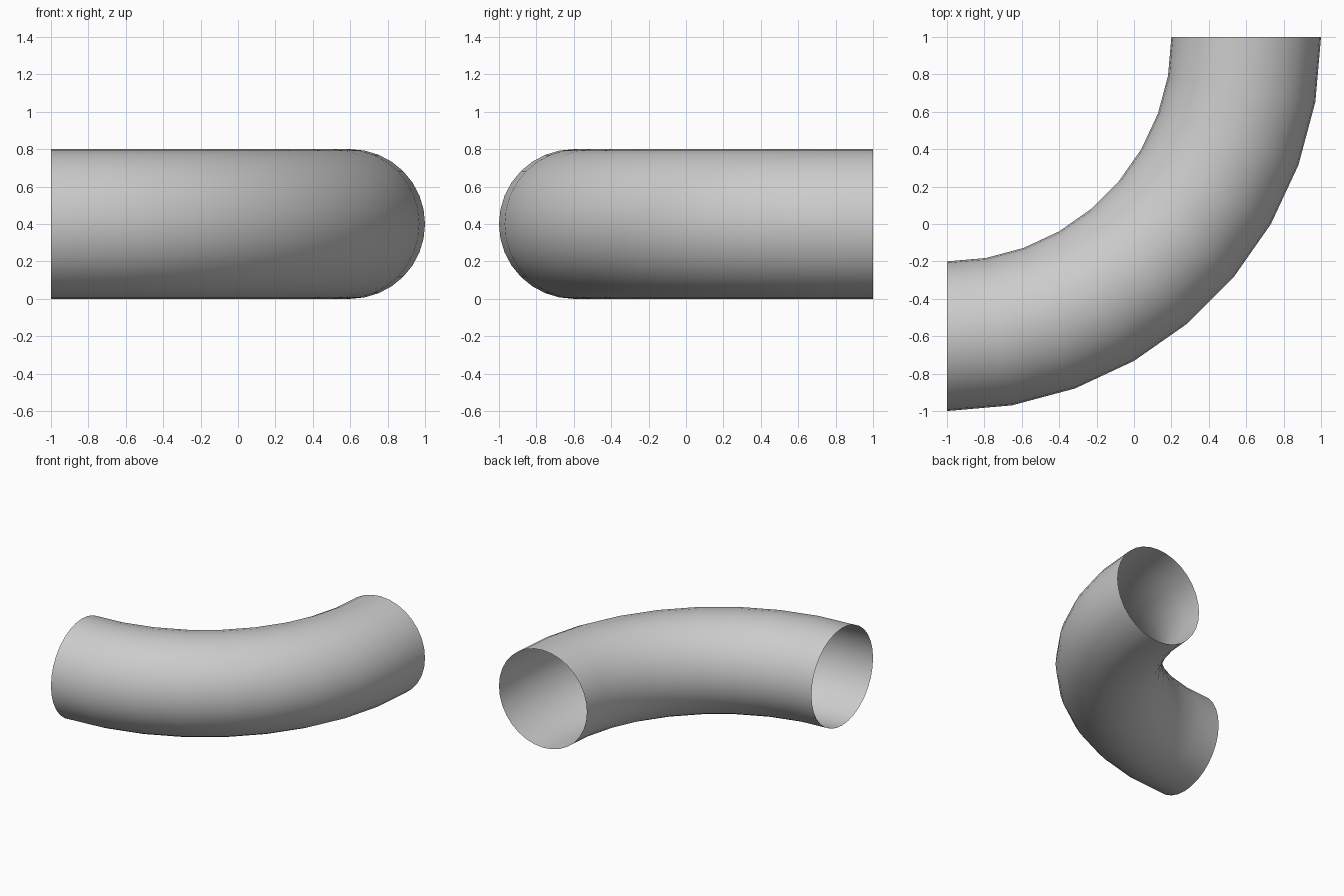
import bpy, bmesh
from math import cos, sin, pi

if "Cube" in bpy.data.objects:
    bpy.data.objects.remove(bpy.data.objects["Cube"])

BEND_R, PIPE_R = 1.6, 0.4      # bend radius and pipe radius
STEPS, SIDES = 9, 32           # segments along the bend and around the pipe


def ring(bm, angle):
    """One circular section of the pipe, swept about the corner (-1, 1)."""
    verts = []
    for i in range(SIDES):
        t = 2 * pi * i / SIDES
        r = BEND_R + PIPE_R * cos(t)
        verts.append(bm.verts.new((-1 + r * sin(angle), 1 - r * cos(angle),
                                   PIPE_R + PIPE_R * sin(t))))
    return verts


# Quarter-turn pipe, open at both ends
bm = bmesh.new()
rings = [ring(bm, pi / 2 * s / STEPS) for s in range(STEPS + 1)]
for a, b in zip(rings, rings[1:]):
    for i in range(SIDES):
        j = (i + 1) % SIDES
        face = bm.faces.new((a[i], b[i], b[j], a[j]))
        face.smooth = True
# Make every face point away from the pipe's centre line
bm.normal_update()
f = bm.faces[:][0]
mid = sum((v.co for v in rings[0]), rings[0][0].co * 0) / SIDES
if f.normal.dot(f.calc_center_median() - mid) < 0:
    bmesh.ops.reverse_faces(bm, faces=bm.faces[:])

mesh = bpy.data.meshes.new("pipe_bend")
bm.to_mesh(mesh)
bm.free()
pipe = bpy.data.objects.new("pipe_bend", mesh)
bpy.context.collection.objects.link(pipe)
